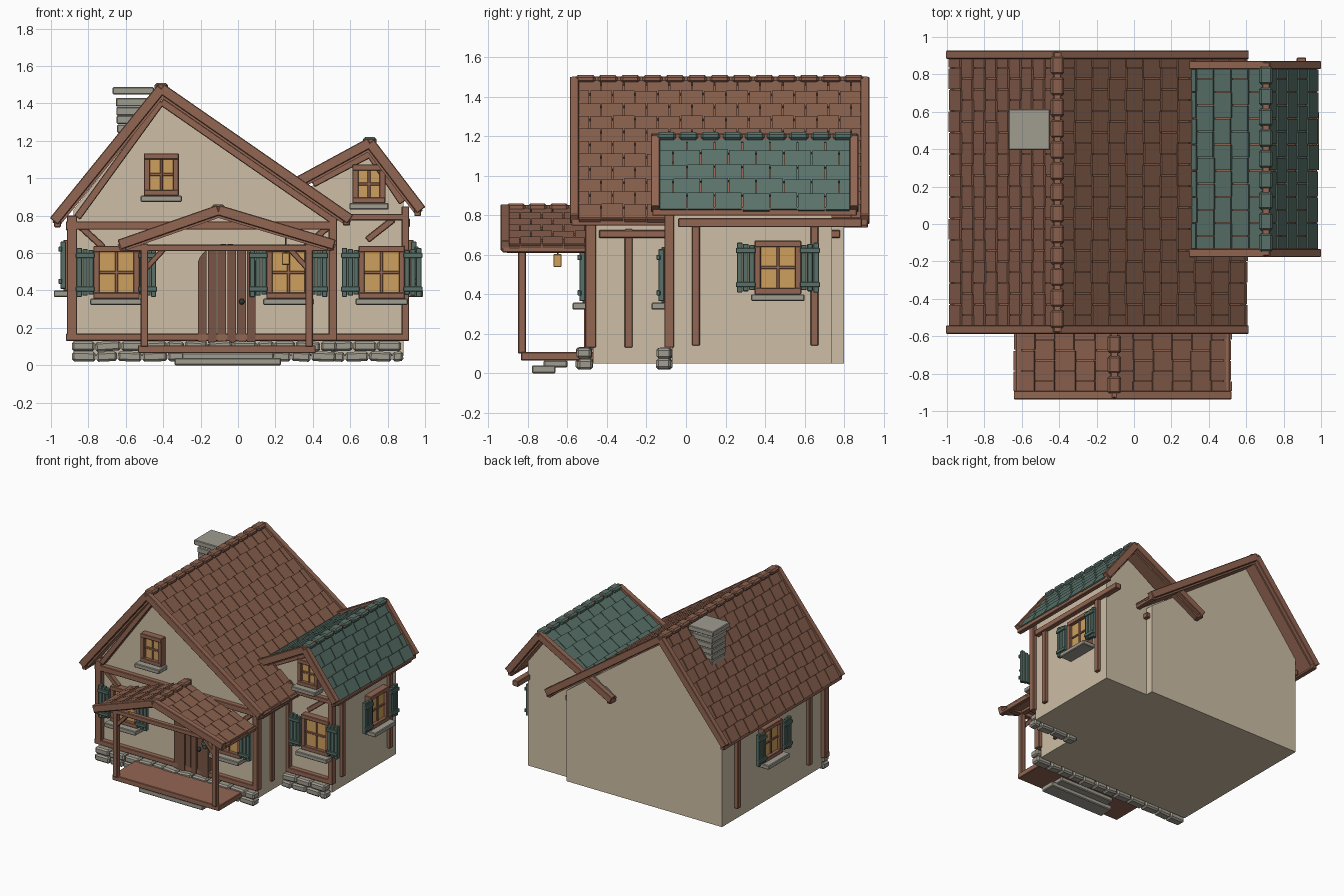
import bpy, bmesh, math, random
from mathutils import Matrix, Vector

random.seed(4)
if "Cube" in bpy.data.objects:
    bpy.data.objects.remove(bpy.data.objects["Cube"], do_unlink=True)


def material(name, rgb):
    m = bpy.data.materials.new(name)
    m.use_nodes = True
    m.diffuse_color = (*rgb, 1)
    m.node_tree.nodes["Principled BSDF"].inputs["Base Color"].default_value = (*rgb, 1)
    return m


PLASTER = material("plaster", (0.61, 0.515, 0.376))
WOOD = material("timber", (0.29, 0.133, 0.085))
DOOR = material("door_wood", (0.19, 0.09, 0.058))
TILE = material("clay_tile", (0.25, 0.117, 0.075))
GREEN = material("green_paint", (0.098, 0.165, 0.138))
STONE = material("grey_stone", (0.352, 0.332, 0.279))
GLASS = material("warm_glass", (0.62, 0.352, 0.11))
IRON = material("dark_iron", (0.03, 0.04, 0.04))


def finish(name, bm, mat):
    bmesh.ops.recalc_face_normals(bm, faces=bm.faces)
    mesh = bpy.data.meshes.new(name)
    bm.to_mesh(mesh)
    bm.free()
    mesh.materials.append(mat)
    ob = bpy.data.objects.new(name, mesh)
    bpy.context.collection.objects.link(ob)


def build(name, mat, boxes, bevel=0.004, frame=Matrix()):
    """Join boxes given as (centre, size[, rotation]) into one object."""
    bm = bmesh.new()
    for c, s, *r in boxes:
        m = Matrix.Translation(c) @ (r[0] if r else Matrix()) @ Matrix.Diagonal((*s, 1))
        bmesh.ops.create_cube(bm, size=1, matrix=frame @ m)
    if bevel:
        bmesh.ops.bevel(bm, geom=bm.edges[:], offset=bevel, segments=1, affect='EDGES')
    finish(name, bm, mat)


def span(x0, x1, y0, y1, z0, z1):
    return ((x0 + x1) / 2, (y0 + y1) / 2, (z0 + z1) / 2), (x1 - x0, y1 - y0, z1 - z0)


def slope_frame(a, b):
    """Axes running down a slope, along it and out of it."""
    u = Vector((b[0] - a[0], 0, b[1] - a[1]))
    length = u.length
    u.normalize()
    v = Vector((0, 1 if u.x > 0 else -1, 0))
    return Matrix((u, v, u.cross(v))).transposed().to_4x4(), length


def slant(a, b, y, thick, depth):
    """Beam from a to b, both (x, z), at depth y."""
    rot, length = slope_frame(a, b)
    return ((a[0] + b[0]) / 2, y, (a[1] + b[1]) / 2), (length, depth, thick), rot


def prism(bm, pts, y0, y1):
    face = bm.faces.new([bm.verts.new((x, y0, z)) for x, z in pts])
    out = bmesh.ops.extrude_face_region(bm, geom=[face])
    bmesh.ops.translate(bm, vec=(0, y1 - y0, 0),
                        verts=[v for v in out["geom"] if isinstance(v, bmesh.types.BMVert)])


# Plaster walls
def walls(name, x0, x1, y0, y1, peak, left_z, right_z):
    bm = bmesh.new()
    prism(bm, [(x0, 0.05), (x1, 0.05), (x1, right_z), peak, (x0, left_z)], y0, y1)
    finish(name, bm, PLASTER)


walls("main_walls", -0.88, 0.5, -0.47, 0.8, (-0.41, 1.43), 0.83, 0.78)
walls("wing_walls", 0.3, 0.885, -0.07, 0.74, (0.705, 1.15), 0.9, 0.9)


# Roofs: boards, staggered tiles, barge boards, eave boards and ridge caps
def roof(name, mat, peak, eaves, y0, y1, rows, tile_w, back_barge=True):
    boards, tiles, trim = [], [], []
    for eave, n in zip(eaves, rows):
        rot, length = slope_frame(peak, eave)
        down, up = rot.col[0].xyz, rot.col[2].xyz
        top = Vector((peak[0], 0, peak[1]))
        mid = top + down * length / 2 - up * 0.025
        boards.append(((mid.x, (y0 + y1) / 2, mid.z), (length - 0.02, y1 - y0 - 0.02, 0.03), rot))
        step = length / n
        tilt = rot @ Matrix.Rotation(math.radians(6), 4, 'Y')
        for i in range(n):
            y = y0 + 0.02 - (tile_w / 2 if i % 2 else 0)
            while y < y1 - 0.02:
                a, b = max(y, y0 + 0.02), min(y + tile_w, y1 - 0.02)
                if b - a > 0.02:
                    c = top + down * (step * (i + 0.5) + random.uniform(-0.004, 0.004))
                    tiles.append(((c.x, (a + b) / 2, c.z),
                                  (step * 1.08, b - a - 0.006, 0.018), tilt))
                y += tile_w
        end = (eave[0], eave[1])
        trim.append(slant(peak, end, y0, 0.055, 0.045))
        if back_barge:
            trim.append(slant(peak, end, y1, 0.055, 0.045))
        sx = 0.02 if eave[0] < peak[0] else -0.02
        trim.append(((eave[0] + sx, (y0 + y1) / 2, eave[1] - 0.01), (0.035, y1 - y0 + 0.03, 0.045)))
    build(name + "_boards", WOOD, boards, 0)
    build(name + "_tiles", mat, tiles, 0)
    build(name + "_trim", WOOD, trim)
    n = round((y1 - y0) / 0.115)
    pitch = (y1 - y0) / n
    build(name + "_ridge_caps", mat, [((peak[0], y0 + (i + 0.5) * pitch, peak[1] + 0.01),
                                       (0.072, pitch * 0.88, 0.04)) for i in range(n)], 0.012)
    build(name + "_ridge_pole", WOOD,
          [((peak[0], (y0 + y1) / 2, peak[1]), (0.04, y1 - y0 + 0.03, 0.045))])


roof("main_roof", TILE, (-0.41, 1.48), [(-0.985, 0.77), (0.6, 0.78)], -0.565, 0.905, (9, 11), 0.115)
roof("wing_roof", GREEN, (0.705, 1.19), [(0.06, 0.84), (0.98, 0.83)], -0.155, 0.85, (7, 5), 0.14)
roof("porch_roof", TILE, (-0.105, 0.83), [(-0.635, 0.645), (0.515, 0.645)], -0.915, -0.48, (5, 6),
     0.11, False)

# Timber framing on the walls
FRONT, WING = -0.485, -0.085
build("main_front_frame", WOOD, [
    span(-0.915, -0.86, -0.51, -0.455, 0.13, 0.8), span(0.485, 0.53, -0.51, -0.455, 0.13, 0.8),
    span(-0.92, 0.53, -0.51, -0.46, 0.725, 0.77), span(-0.92, 0.53, -0.51, -0.46, 0.13, 0.17),
    slant((-0.41, 1.41), (-0.86, 0.79), FRONT, 0.04, 0.05),
    slant((-0.41, 1.41), (0.5, 0.78), FRONT, 0.04, 0.05),
    slant((-0.84, 0.74), (-0.72, 0.63), FRONT, 0.035, 0.04),
    slant((0.48, 0.74), (0.36, 0.63), FRONT, 0.035, 0.04)])
build("wing_front_frame", WOOD, [
    span(0.875, 0.915, -0.11, -0.06, 0.13, 0.85), span(0.5, 0.53, -0.11, -0.06, 0.13, 0.85),
    span(0.5, 0.915, -0.11, -0.06, 0.775, 0.81), span(0.5, 0.915, -0.11, -0.06, 0.13, 0.17),
    slant((0.705, 1.13), (0.88, 0.87), WING, 0.04, 0.05),
    slant((0.705, 1.13), (0.4, 0.97), WING, 0.04, 0.05),
    slant((0.83, 0.78), (0.69, 0.67), WING, 0.035, 0.04)])
side = [span(0.48, 0.53, -0.44, 0.78, 0.685, 0.725), span(0.87, 0.92, -0.04, 0.89, 0.74, 0.785),
        span(-0.92, -0.87, -0.46, 0.78, 0.72, 0.765), span(0.485, 0.52, -0.31, -0.27, 0.13, 0.73)]
for y in (0.05, 0.65):
    side.append(span(0.87, 0.91, y - 0.02, y + 0.02, 0.14, 0.77))
for y in (-0.29, 0.62):
    side.append(span(-0.91, -0.87, y - 0.02, y + 0.02, 0.14, 0.74))
build("side_frame", WOOD, side)


# Windows: local x across, -y outward, origin at the middle of the pane
def window(name, pos, angle, w, h, shutters=True):
    f = Matrix.Translation(pos) @ Matrix.Rotation(angle, 4, 'Z')
    build(name + "_glass", GLASS, [((0, -0.012, 0), (w - 0.04, 0.03, h - 0.04))], 0, f)
    bars = [((s * (w / 2 - 0.015), -0.02, 0), (0.032, 0.06, h)) for s in (-1, 1)]
    bars += [((0, -0.022, s * (h / 2 - 0.015)), (w, 0.064, 0.032)) for s in (-1, 1)]
    bars += [((0, -0.02, 0), (0.016, 0.03, h)), ((0, -0.02, 0), (w, 0.03, 0.016))]
    build(name + "_frame", WOOD, bars, 0.003, f)
    build(name + "_sill", STONE, [((0, -0.05, -h / 2 - 0.017), (w + 0.035, 0.11, 0.034))], 0.005, f)
    if shutters:
        slats = []
        for s in (-1, 1):
            cx = s * (w / 2 + 0.045)
            slats += [((cx + i * 0.031, -0.055, 0), (0.028, 0.03, h - 0.03 + 0.012 * i * s))
                      for i in (-1, 0, 1)]
            slats += [((cx, -0.07, z), (0.1, 0.02, 0.026)) for z in (-h * 0.32, h * 0.32)]
        build(name + "_shutters", GREEN, slats, 0.003, f)


window("front_window_right", (-0.65, -0.47, 0.497), 0, 0.245, 0.28)
window("front_window_left", (0.27, -0.47, 0.497), 0, 0.235, 0.28)
window("wing_window", (0.768, -0.07, 0.497), 0, 0.245, 0.28)
window("gable_window", (-0.41, -0.47, 1.02), 0, 0.185, 0.225, False)
window("wing_gable_window", (0.7, -0.07, 0.97), 0, 0.175, 0.205, False)
window("left_side_window", (0.885, 0.465, 0.535), math.pi / 2, 0.235, 0.27)
window("right_side_window", (-0.88, 0.22, 0.535), -math.pi / 2, 0.235, 0.27)

# Arched plank door
bm = bmesh.new()
half, planks = 0.157, 6
pw = 2 * half / planks
for i in range(planks):
    x0 = -half + i * pw + 0.003
    xs = [x0 + (pw - 0.006) * k / 5 for k in range(6)]
    arch = [(x - 0.06, 0.52 + 0.13 * math.sqrt(max(0, 1 - (x / 0.16) ** 2))) for x in xs]
    prism(bm, [(xs[-1] - 0.06, 0.12), (xs[0] - 0.06, 0.12)] + arch, -0.51 - 0.006 * (i % 2), -0.46)
finish("door_planks", bm, DOOR)
bm = bmesh.new()
bmesh.ops.create_uvsphere(bm, u_segments=10, v_segments=6, radius=0.016,
                          matrix=Matrix.Translation((0.02, -0.525, 0.34)))
finish("door_knob", bm, IRON)

# Porch
build("porch_floor", WOOD, [span(-0.535, 0.415, -0.835, -0.46, 0.065, 0.107)])
frame = [span(-0.6, 0.48, -0.85, -0.81, 0.61, 0.645)]
for x, s in ((-0.5, 1), (0.38, -1)):
    frame.append(span(x - 0.02, x + 0.02, -0.85, -0.81, 0.1, 0.64))
    frame.append(slant((x + s * 0.12, 0.64), (x + s * 0.01, 0.52), -0.83, 0.03, 0.032))
    frame.append(span(x - 0.02, x + 0.02, -0.85, -0.47, 0.615, 0.65))
build("porch_frame", WOOD, frame)
build("porch_steps", STONE, [span(-0.34, 0.23, -0.78, -0.66, 0, 0.04),
                             span(-0.3, 0.19, -0.72, -0.6, 0.03, 0.066)], 0.006)
build("lantern", GLASS, [((0.255, -0.65, 0.57), (0.042, 0.042, 0.065))])
build("lantern_hanger", IRON, [((0.255, -0.65, 0.65), (0.008, 0.008, 0.11))], 0)

# Rough stone footings
stones = []
for x0, x1, y in ((-0.89, 0.53, -0.515), (0.48, 0.885, -0.11)):
    for row in range(2):
        x = x0
        while x < x1 - 0.03:
            w = min(random.uniform(0.09, 0.14), x1 - x)
            stones.append(((x + w / 2, y + random.uniform(-0.006, 0.006), 0.047 + row * 0.055),
                           (w - 0.004, 0.075, 0.052),
                           Matrix.Rotation(random.uniform(-0.08, 0.08), 4, 'Y')))
            x += w
build("footing_stones", STONE, stones, 0.011)

# Chimney of stone courses with a wide cap
courses = [((-0.56, 0.505, 1.03 + i * 0.047), (0.15 + 0.0045 * i,) * 2 + (0.045,)) for i in range(9)]
build("chimney", STONE, courses + [((-0.56, 0.505, 1.468), (0.22, 0.22, 0.04))], 0.005)
